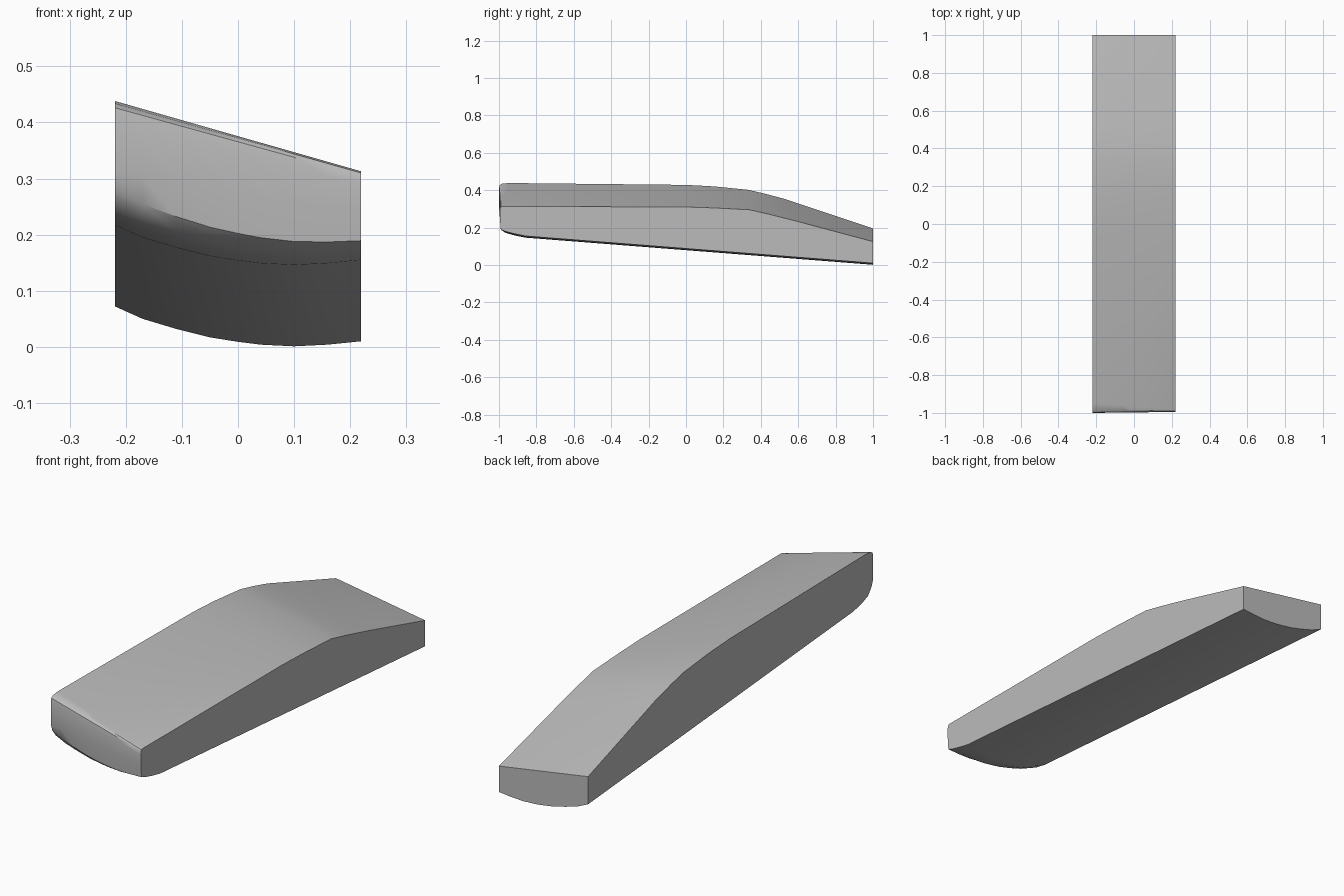
import bpy, bmesh, math

if "Cube" in bpy.data.objects:
    bpy.data.objects.remove(bpy.data.objects["Cube"])

W = 0.219
# underside curve across the width at the back end (x, z)
BASE = [(-W, .072), (-.17, .050), (-.11, .032), (-.05, .017), (0, .009),
        (.04, .004), (.10, .001), (.16, .004), (W, .010)]
# top and nose outline (y, z) on the left edge and on the right edge
LEFT = [(1, .195), (.52, .355), (.41, .384), (.33, .402), (.15, .420), (0, .428), (-.95, .438),
        (-.985, .434), (-.997, .426), (-1, .40), (-1, .31)]
RIGHT = [(1, .125), (.58, .237), (.44, .272), (.34, .295), (.15, .305), (0, .310), (-.98, .313),
         (-.99, .310), (-.993, .305), (-.995, .29), (-.994, .24)]


def outline(x, b):
    """Closed side outline (y, z) at one position across the width."""
    t = (x + W) / (2 * W)
    pts = [(l[0] + (r[0] - l[0]) * t, l[1] + (r[1] - l[1]) * t)
           for l, r in zip(LEFT, RIGHT)]
    # rounded lower nose, then the straight underside
    for y, lift in ((-.99, .052 - .028 * t), (-.965, .022 - .006 * t), (-.92, .008), (-.86, 0), (1, 0)):
        pts.append((y, b + .078 * (1 - y) + lift))
    return pts


# curved body lofted across its width
bm = bmesh.new()
rings = [[bm.verts.new((x, y, z)) for y, z in outline(x, b)] for x, b in BASE]
for p, q in zip(rings, rings[1:]):
    n = len(p)
    for i in range(n):
        j = (i + 1) % n
        bm.faces.new((p[i], p[j], q[j], q[i]))
bm.faces.new(rings[0])
bm.faces.new(rings[-1][::-1])
bmesh.ops.recalc_face_normals(bm, faces=bm.faces)
mesh = bpy.data.meshes.new("curved_panel")
bm.to_mesh(mesh)
bm.free()

grey = bpy.data.materials.new("light grey")
grey.diffuse_color = (.5, .5, .5, 1)
grey.use_nodes = True
grey.node_tree.nodes["Principled BSDF"].inputs["Base Color"].default_value = grey.diffuse_color
mesh.materials.append(grey)

panel = bpy.data.objects.new("curved_panel", mesh)
bpy.context.collection.objects.link(panel)
bpy.context.view_layer.objects.active = panel
panel.select_set(True)
bpy.ops.object.shade_smooth_by_angle(angle=math.radians(30))
